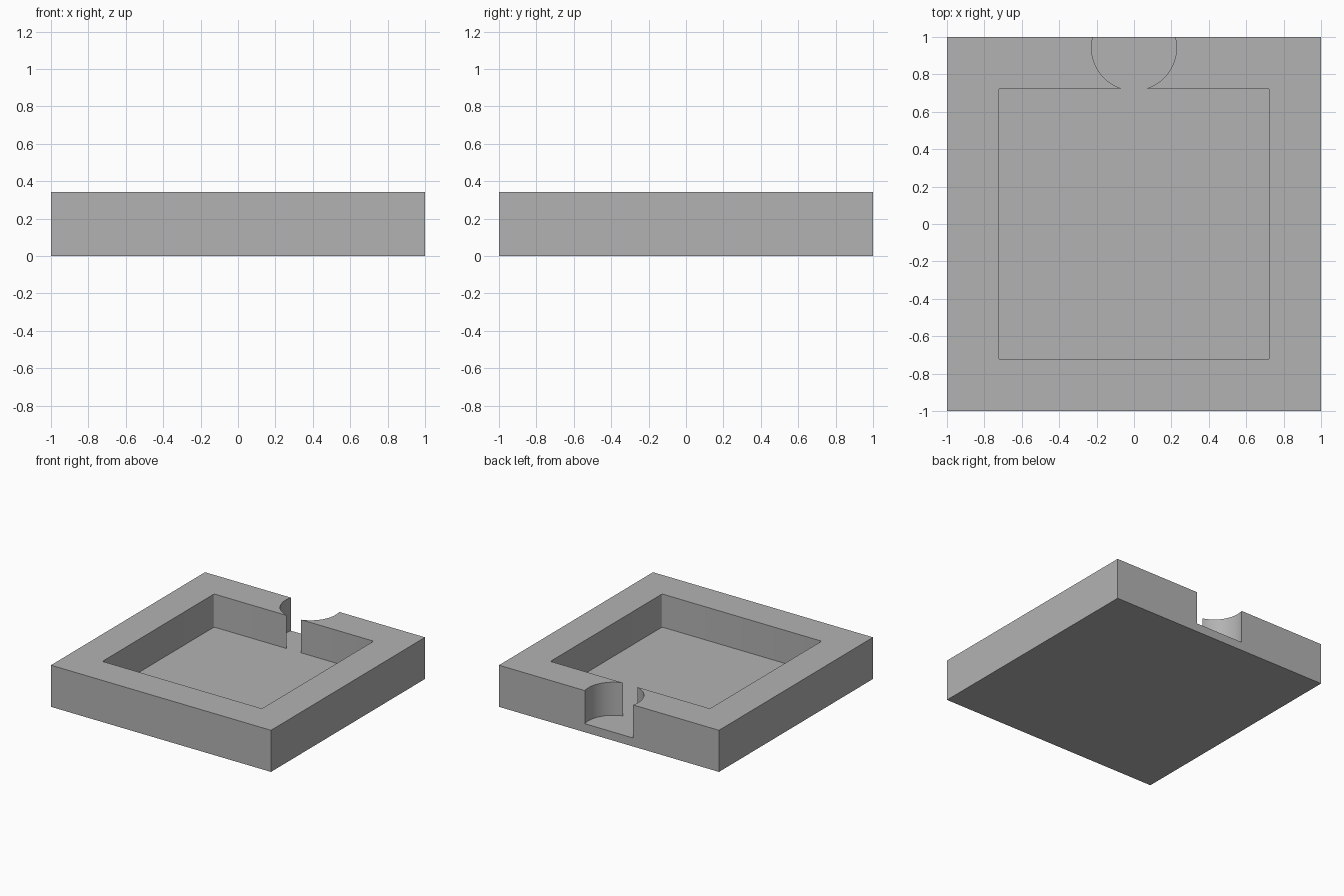
import bpy
import bmesh
from math import cos, sin, pi, radians

SIZE, HEIGHT, FLOOR = 2.0, 0.342, 0.07
POCKET, CORNER = 0.725, 0.012
NOTCH_RADIUS, NOTCH_Y = 0.227, 0.942

if "Cube" in bpy.data.objects:
    bpy.data.objects.remove(bpy.data.objects["Cube"], do_unlink=True)

grey = bpy.data.materials.new("plain grey")
grey.use_nodes = True
colour = (0.45, 0.45, 0.45, 1)
grey.diffuse_color = colour
grey.node_tree.nodes["Principled BSDF"].inputs["Base Color"].default_value = colour


def prism(name, outline, bottom, top):
    """Extrude a flat outline between two heights."""
    bm = bmesh.new()
    base = bm.faces.new([bm.verts.new((x, y, bottom)) for x, y in outline])
    up = bmesh.ops.extrude_face_region(bm, geom=[base])["geom"]
    for v in up:
        if isinstance(v, bmesh.types.BMVert):
            v.co.z = top
    bmesh.ops.recalc_face_normals(bm, faces=bm.faces[:])
    mesh = bpy.data.meshes.new(name)
    bm.to_mesh(mesh)
    bm.free()
    mesh.materials.append(grey)
    obj = bpy.data.objects.new(name, mesh)
    bpy.context.collection.objects.link(obj)
    return obj


def arc(cx, cy, radius, start, end, steps):
    angles = [start + (end - start) * i / steps for i in range(steps + 1)]
    return [(cx + radius * cos(a), cy + radius * sin(a)) for a in angles]


# Solid square block
half = SIZE / 2
block = prism("tray", [(-half, -half), (half, -half), (half, half), (-half, half)], 0, HEIGHT)

# Square pocket with tiny rounded corners
inset = POCKET - CORNER
outline = []
for i, (sx, sy) in enumerate([(1, 1), (-1, 1), (-1, -1), (1, -1)]):
    outline += arc(sx * inset, sy * inset, CORNER, i * pi / 2, (i + 1) * pi / 2, 4)
pocket = prism("pocket_cutter", outline, FLOOR, HEIGHT + 0.2)

# Round notch through the back wall, opening into the pocket
circle = arc(0, NOTCH_Y, NOTCH_RADIUS, 0, 2 * pi, 96)[:-1]
notch = prism("notch_cutter", circle, FLOOR, HEIGHT + 0.2)

# Carve both recesses and keep the result as a plain mesh
for cutter in (pocket, notch):
    cutter.hide_render = True
    mod = block.modifiers.new(cutter.name, 'BOOLEAN')
    mod.operation = 'DIFFERENCE'
    mod.solver = 'EXACT'
    mod.object = cutter
bpy.context.view_layer.update()
carved = bpy.data.meshes.new_from_object(block.evaluated_get(bpy.context.evaluated_depsgraph_get()))
block.modifiers.clear()
block.data = carved
for cutter in (pocket, notch):
    bpy.data.objects.remove(cutter, do_unlink=True)

# Smooth the curved walls, keep the corners sharp
bpy.ops.object.select_all(action='DESELECT')
block.select_set(True)
bpy.context.view_layer.objects.active = block
bpy.ops.object.shade_smooth_by_angle(angle=radians(30))
